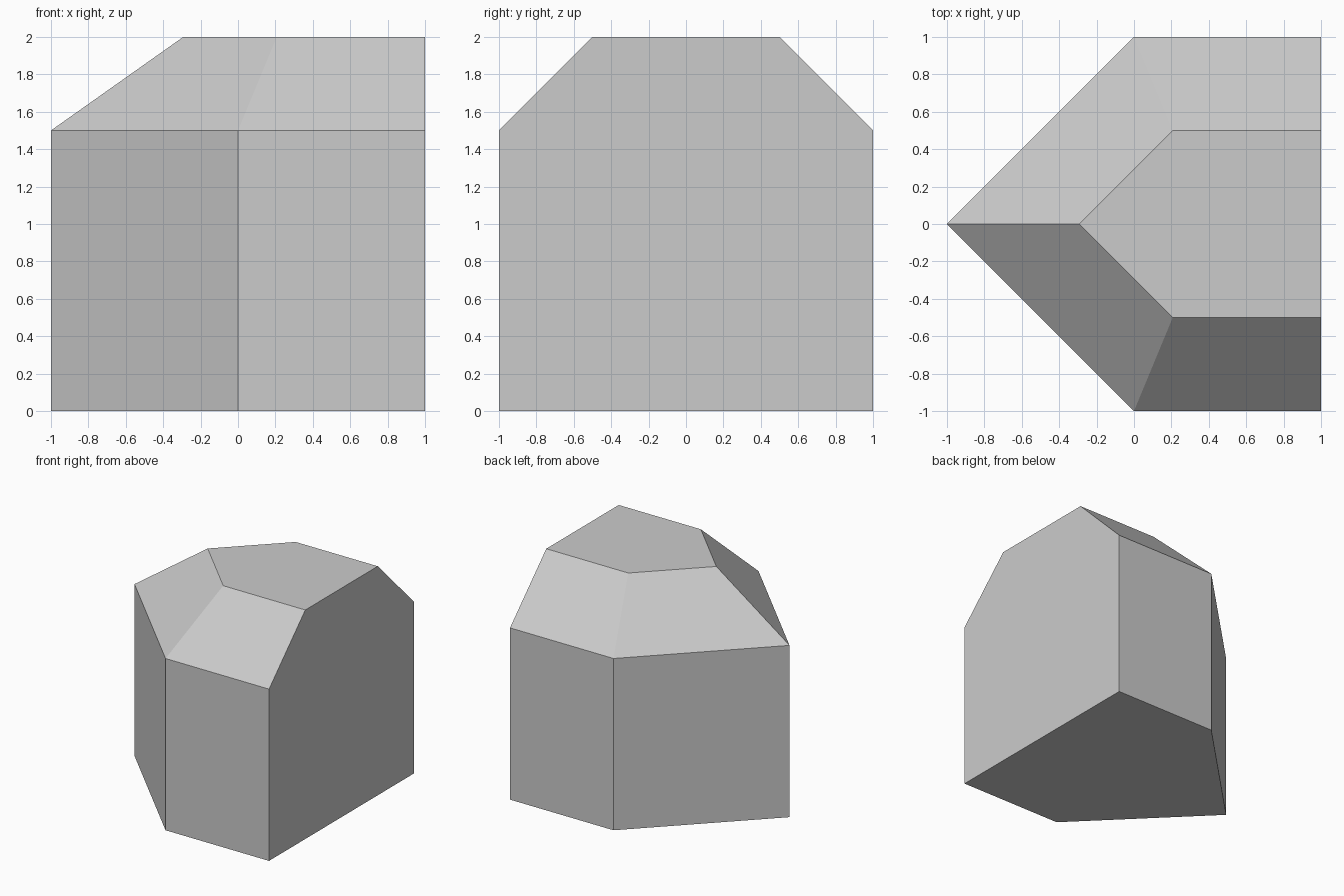
import bpy
import bmesh

cube = bpy.data.objects.get("Cube")
if cube:
    bpy.data.objects.remove(cube, do_unlink=True)

WALL_HEIGHT, TOTAL_HEIGHT = 1.5, 2.0
INSET = 0.5

# Plain grey finish
grey = bpy.data.materials.new("light grey")
grey.use_nodes = True
colour = (0.6, 0.6, 0.6, 1)
grey.diffuse_color = colour
grey.node_tree.nodes["Principled BSDF"].inputs["Base Color"].default_value = colour

# Outlines: pointed footprint, and the roof outline set in on all but the flat +x side
footprint = [(-1, 0), (0, -1), (1, -1), (1, 1), (0, 1)]
point_x = -1 + INSET * 2 ** 0.5
shoulder_x = point_x + INSET
roof = [(point_x, 0), (shoulder_x, -INSET), (1, -INSET), (1, INSET), (shoulder_x, INSET)]

# Walls, sloped shoulders and caps
bm = bmesh.new()


def ring(outline, z):
    return [bm.verts.new((x, y, z)) for x, y in outline]


base, eaves, top = ring(footprint, 0), ring(footprint, WALL_HEIGHT), ring(roof, TOTAL_HEIGHT)
bm.faces.new(base[::-1])
bm.faces.new(top)
for low, high in ((base, eaves), (eaves, top)):
    for i in range(len(low)):
        j = (i + 1) % len(low)
        bm.faces.new((low[i], low[j], high[j], high[i]))

# Merge the flat +x side into one face
flat_edge = bm.edges.get((eaves[2], eaves[3]))
bmesh.ops.dissolve_edges(bm, edges=[flat_edge], use_verts=False)
bmesh.ops.recalc_face_normals(bm, faces=bm.faces)

mesh = bpy.data.meshes.new("chamfered_block")
bm.to_mesh(mesh)
bm.free()
mesh.materials.append(grey)
block = bpy.data.objects.new("chamfered_block", mesh)
bpy.context.collection.objects.link(block)
